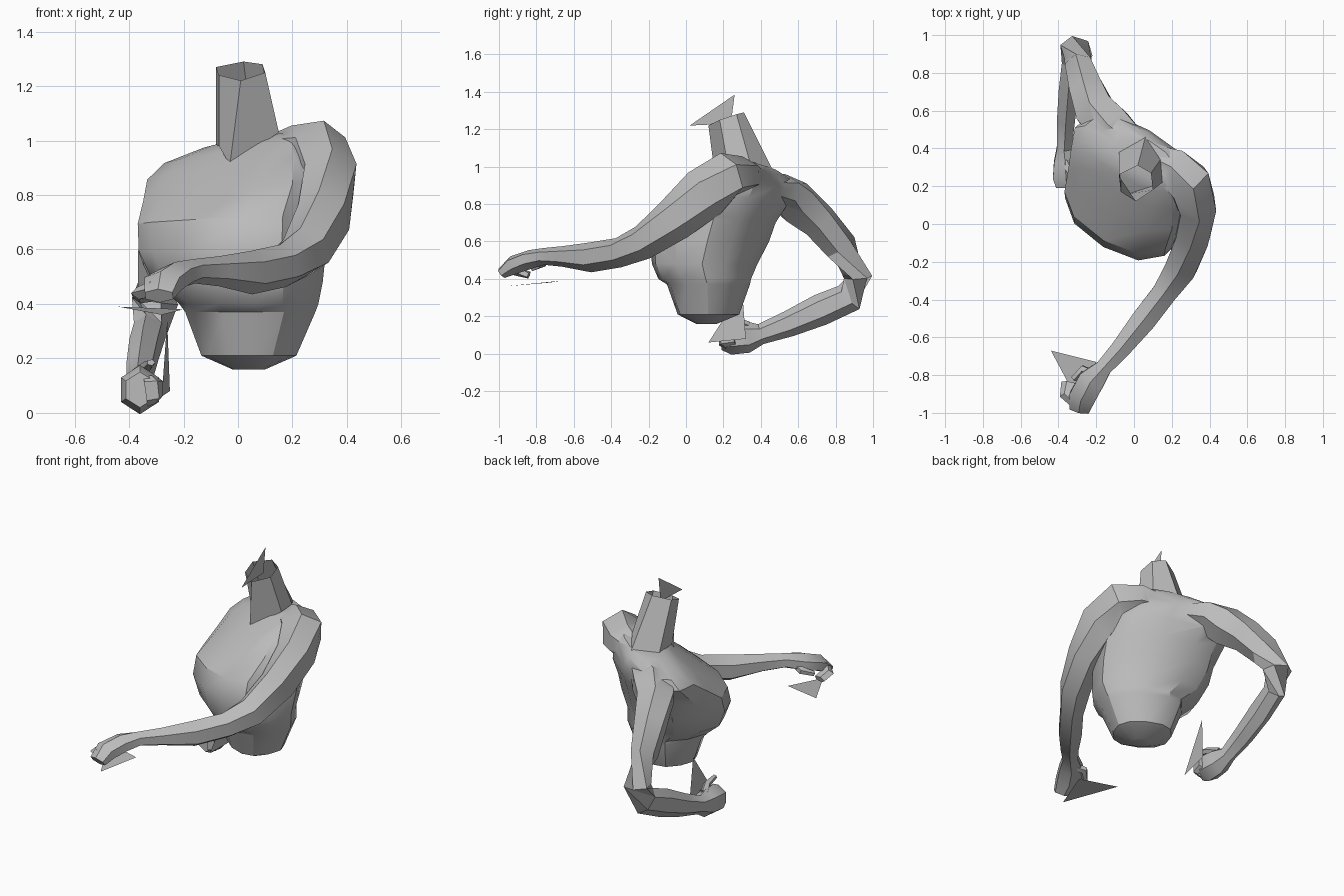
import bpy, bmesh, math
from mathutils import Vector

cube = bpy.data.objects.get("Cube")
if cube:
    bpy.data.objects.remove(cube)

grey = bpy.data.materials.new("plain grey")
grey.use_nodes = True
GREY = (0.5, 0.5, 0.5, 1)
grey.diffuse_color = GREY
grey.node_tree.nodes["Principled BSDF"].inputs["Base Color"].default_value = GREY


def activate(ob):
    bpy.ops.object.select_all(action='DESELECT')
    ob.select_set(True)
    bpy.context.view_layer.objects.active = ob


def finish(name, bm, recalc=True):
    if recalc:
        bmesh.ops.recalc_face_normals(bm, faces=bm.faces)
    mesh = bpy.data.meshes.new(name)
    bm.to_mesh(mesh)
    bm.free()
    mesh.materials.append(grey)
    ob = bpy.data.objects.new(name, mesh)
    bpy.context.collection.objects.link(ob)
    activate(ob)
    bpy.ops.object.shade_smooth_by_angle(angle=math.radians(32))
    return ob


def loft(name, rings, capped=True):
    bm = bmesh.new()
    loops = [[bm.verts.new(p) for p in ring] for ring in rings]
    n = len(loops[0])
    for a, b in zip(loops, loops[1:]):
        for i in range(n):
            j = (i + 1) % n
            bm.faces.new((a[i], a[j], b[j], b[i]))
    if capped:
        bm.faces.new(loops[0][::-1])
        bm.faces.new(loops[-1])
    return finish(name, bm)


def limb(name, stations, sides=6):
    """Stations: x, y, z, half width, half height; rings square to the path."""
    pts = [Vector(s[:3]) for s in stations]
    rings = []
    for k, s in enumerate(stations):
        ahead = pts[min(k + 1, len(pts) - 1)] - pts[k]
        behind = pts[k] - pts[max(k - 1, 0)]
        t = (ahead.normalized() + behind.normalized()).normalized()
        side = t.cross(Vector((0, 0, 1))).normalized()
        up = side.cross(t)
        rings.append([pts[k] + side * s[3] * math.cos(a) + up * s[4] * math.sin(a)
                      for a in (math.tau * (i + .5) / sides for i in range(sides))])
    return loft(name, rings)


def plate(name, points):
    bm = bmesh.new()
    bm.faces.new([bm.verts.new(p) for p in points])
    return finish(name, bm, False)


# Torso: rounded rings twisted toward the right, tilted up to the left shoulder
turn = math.radians(-30)
across = Vector((math.cos(turn), math.sin(turn), 0))
depth = Vector((-math.sin(turn), math.cos(turn), 0))


def torso_ring(x, y, z, a, b, tilt, n=12):
    ring = []
    for i in range(n):
        t = math.tau * i / n
        c, s = math.cos(t), math.sin(t)
        u = a * math.copysign(abs(c) ** .8, c)
        v = b * math.copysign(abs(s) ** .8, s)
        ring.append(Vector((x, y, z + tilt * u)) + across * u + depth * v)
    return ring


body = loft("torso_and_arms", [torso_ring(*r) for r in (
    (.04, .11, .16, .06, .05, 0),
    (.04, .12, .21, .17, .15, 0),
    (.045, .12, .37, .235, .20, 0),
    (.04, .10, .40, .245, .23, 0),
    (0, .10, .48, .31, .25, 0),
    (-.02, .125, .60, .34, .285, .02),
    (-.02, .16, .71, .345, .285, .05),
    (-.005, .25, .81, .355, .24, .10),
    (-.01, .335, .90, .35, .185, .14),
    (.0, .37, .96, .30, .135, .16),
    (.04, .36, 1.00, .18, .09, .16))])

# Neck: open six-sided tube sloping forward
loft("neck", [
    [(-.03, .16, .91), (.15, .22, 1.03), (.14, .34, 1.03),
     (.06, .46, .99), (-.08, .38, .98), (-.07, .24, .98)],
    [(.01, .12, 1.22), (.10, .18, 1.25), (.09, .27, 1.28),
     (.02, .31, 1.29), (-.08, .26, 1.27), (-.07, .17, 1.24)]], False)

# Left arm reaching forward across the body, hand included
left_arm = limb("left_arm", [
    (.10, .35, .94, .08, .07),
    (.20, .30, .955, .12, .10),
    (.29, .22, .95, .13, .13),
    (.335, .10, .86, .11, .14),
    (.315, -.06, .72, .10, .12),
    (.25, -.23, .595, .095, .095),
    (.165, -.36, .54, .075, .08),
    (.05, -.51, .515, .075, .08),
    (-.07, -.66, .52, .06, .055),
    (-.16, -.76, .52, .05, .045),
    (-.225, -.83, .505, .08, .05),
    (-.275, -.92, .475, .08, .05),
    (-.29, -.985, .43, .06, .03)])

# Right arm swung back, bent at the elbow with the fist coming forward
right_arm = limb("right_arm", [
    (-.02, .43, .88, .10, .07),
    (-.12, .51, .865, .13, .10),
    (-.20, .59, .81, .12, .12),
    (-.25, .71, .71, .10, .10),
    (-.29, .83, .57, .08, .09),
    (-.305, .92, .41, .075, .09),
    (-.325, .87, .30, .06, .085),
    (-.345, .72, .235, .06, .085),
    (-.36, .55, .16, .055, .07),
    (-.37, .40, .105, .045, .055),
    (-.365, .33, .09, .068, .085),
    (-.36, .24, .085, .08, .09),
    (-.36, .19, .085, .06, .065)])

# Weld the arms into the torso as one skin
for arm in (left_arm, right_arm):
    mod = body.modifiers.new("weld", 'BOOLEAN')
    mod.operation = 'UNION'
    mod.solver = 'EXACT'
    mod.use_self = True
    mod.object = arm
    activate(body)
    bpy.ops.object.modifier_apply(modifier=mod.name)
    bpy.data.objects.remove(arm)
bpy.ops.object.shade_smooth_by_angle(angle=math.radians(32))

# Folded fingers and thumbs
limb("left_fingers", [(-.31, -.94, .455, .035, .03), (-.355, -.90, .44, .04, .025),
                      (-.345, -.84, .42, .04, .02)], 5)
limb("left_thumb", [(-.21, -.80, .50, .03, .025), (-.27, -.77, .48, .025, .022),
                    (-.32, -.82, .455, .018, .015)], 5)
limb("right_fingers", [(-.34, .20, .08, .03, .06), (-.305, .20, .085, .025, .055),
                       (-.29, .26, .09, .02, .045)], 5)
limb("right_thumb", [(-.36, .33, .15, .025, .025), (-.33, .26, .175, .022, .02),
                     (-.32, .17, .185, .016, .012)], 5)

# Thin loose triangles at the neck and both hands
plate("neck_triangle", [(.01, .02, 1.22), (.01, .24, 1.23), (.01, .26, 1.385)])
plate("left_hand_triangle", [(-.44, -.67, .39), (-.28, -.97, .36), (-.20, -.73, .38)])
plate("right_hand_triangle", [(-.28, .12, .06), (-.25, .32, .08), (-.26, .30, .34)])
